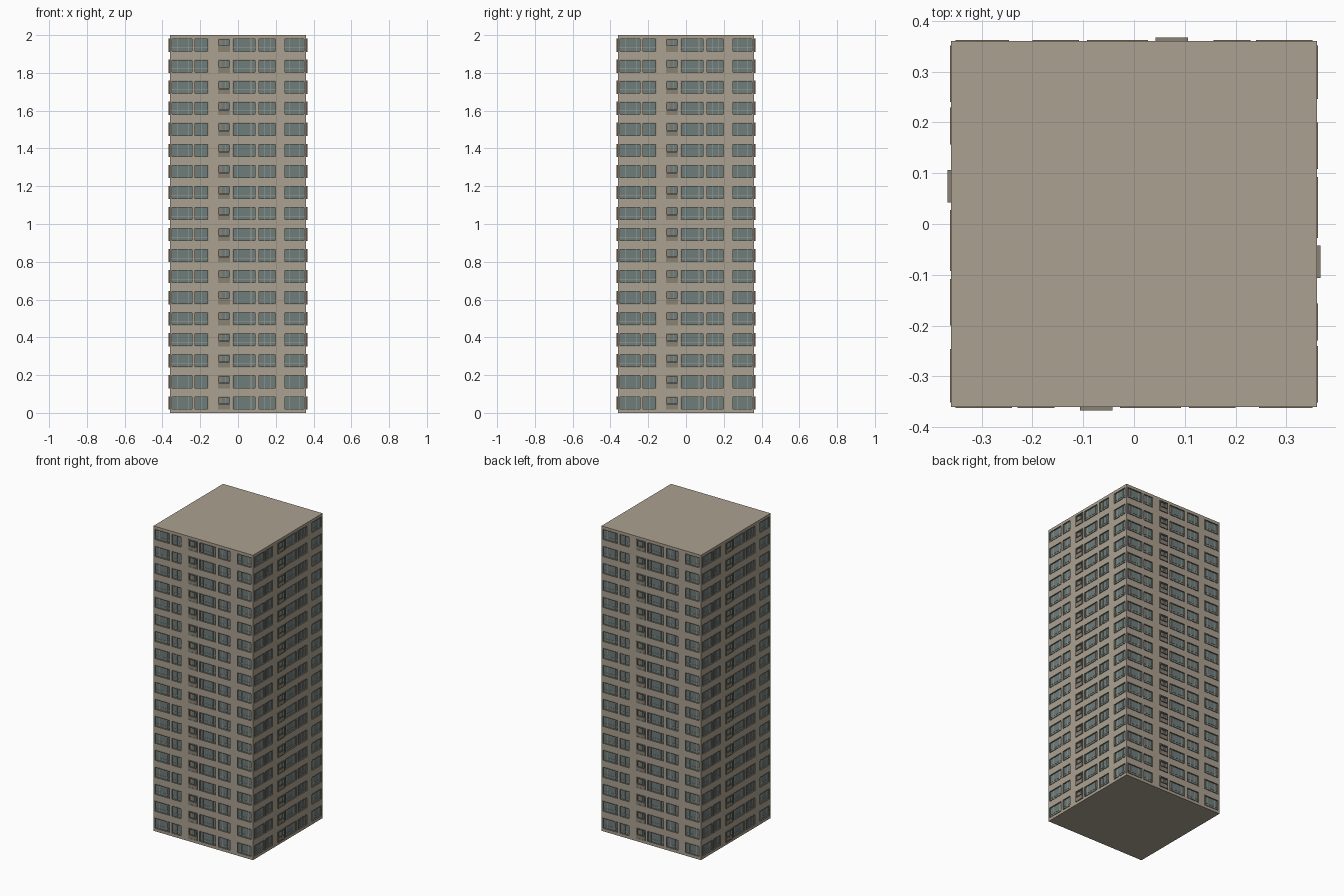
import bpy, bmesh, math
from mathutils import Matrix

if "Cube" in bpy.data.objects:
    bpy.data.objects.remove(bpy.data.objects["Cube"])

H = 0.361            # half width of the tower
FLOORS, PITCH = 18, 0.1114
Z0, Z1 = 0.018, 0.088   # window sill and head on the lowest floor
DEPTH = 0.006        # window recess

# window bays on one facade: left, right, mullion positions (fractions)
WINDOWS = [(-0.352, -0.240, (0.27, 0.8)),
           (-0.230, -0.157, (0.5,)),
           (-0.028, 0.093, (0.2, 0.8)),
           (0.108, 0.200, (0.33, 0.67)),
           (0.246, 0.352, (0.27, 0.73))]
BALCONY = (-0.106, -0.042)


def material(name, rgb):
    m = bpy.data.materials.new(name)
    m.diffuse_color = (*rgb, 1)
    m.use_nodes = True
    m.node_tree.nodes["Principled BSDF"].inputs["Base Color"].default_value = m.diffuse_color
    return m


wall_mat = material("beige concrete", (0.41, 0.355, 0.28))
frame_mat = material("taupe frame", (0.27, 0.235, 0.185))
glass_mat = material("grey green glass", (0.155, 0.205, 0.195))
bar_mat = material("pale mullion", (0.36, 0.36, 0.32))
panel_mat = material("balcony panel", (0.25, 0.22, 0.175))


def box(bm, x0, x1, y0, y1, z0, z1):
    m = Matrix.Translation(((x0 + x1) / 2, (y0 + y1) / 2, (z0 + z1) / 2))
    m = m @ Matrix.Diagonal((x1 - x0, y1 - y0, z1 - z0, 1))
    bmesh.ops.create_cube(bm, size=1, matrix=m)


def quad(bm, *pts):
    bm.faces.new([bm.verts.new(p) for p in pts])


def ring(bm, x0, x1, y0, y1, z0, z1, t):
    box(bm, x0, x1, y0, y1, z0, z0 + t)
    box(bm, x0, x1, y0, y1, z1 - t, z1)
    box(bm, x0, x0 + t, y0, y1, z0 + t, z1 - t)
    box(bm, x1 - t, x1, y0, y1, z0 + t, z1 - t)


def finish(bm, name, mat, extra=None):
    """Repeat one facade on all four sides and make the object."""
    geom = bm.verts[:] + bm.edges[:] + bm.faces[:]
    for k in (1, 2, 3):
        new = bmesh.ops.duplicate(bm, geom=geom)["geom"]
        verts = [v for v in new if isinstance(v, bmesh.types.BMVert)]
        bmesh.ops.rotate(bm, verts=verts, cent=(0, 0, 0),
                         matrix=Matrix.Rotation(k * math.pi / 2, 3, 'Z'))
    if extra:
        extra(bm)
    me = bpy.data.meshes.new(name)
    bm.to_mesh(me)
    bm.free()
    me.materials.append(mat)
    ob = bpy.data.objects.new(name, me)
    bpy.context.collection.objects.link(ob)
    return ob


walls, frames, glass, bars, panels = [bmesh.new() for _ in range(5)]
bays = sorted([w[:2] for w in WINDOWS] + [BALCONY])
levels = [(Z0 + i * PITCH, Z1 + i * PITCH) for i in range(FLOORS)]

# wall skin: full-width bands between floors, piers between bays
zs = [0] + [z for lv in levels for z in lv] + [2]
for a, b in zip(zs[::2], zs[1::2]):
    quad(walls, (-H, -H, a), (H, -H, a), (H, -H, b), (-H, -H, b))
xs = [-H] + [x for bay in bays for x in bay] + [H]
for a, b in levels:
    for x0, x1 in zip(xs[::2], xs[1::2]):
        quad(walls, (x0, -H, a), (x1, -H, a), (x1, -H, b), (x0, -H, b))

    # recess sides and glass
    yi = -H + DEPTH
    for x0, x1 in bays:
        quad(walls, (x0, -H, a), (x0, -H, b), (x0, yi, b), (x0, yi, a))
        quad(walls, (x1, -H, a), (x1, yi, a), (x1, yi, b), (x1, -H, b))
        quad(walls, (x0, -H, a), (x0, yi, a), (x1, yi, a), (x1, -H, a))
        quad(walls, (x0, -H, b), (x1, -H, b), (x1, yi, b), (x0, yi, b))
        quad(glass, (x0, yi, a), (x1, yi, a), (x1, yi, b), (x0, yi, b))

    # window frames, mullions and transom
    for x0, x1, cuts in WINDOWS:
        ring(frames, x0, x1, -H - 0.002, yi, a, b, 0.0035)
        for c in cuts:
            x = x0 + (x1 - x0) * c
            box(bars, x - 0.0014, x + 0.0014, yi - 0.002, yi, a + 0.0035, b - 0.0035)
        z = a + 0.3 * (b - a)
        box(bars, x0 + 0.0035, x1 - 0.0035, yi - 0.0015, yi, z - 0.001, z + 0.001)

    # projecting balcony: surround, parapet, rail and door post
    x0, x1 = BALCONY
    ring(panels, x0, x1, -H - 0.006, yi, a, b, 0.006)
    box(panels, x0 + 0.006, x1 - 0.006, -H - 0.005, -H - 0.002, a + 0.006, a + 0.027)
    box(frames, x0 + 0.006, x1 - 0.006, -H - 0.006, -H - 0.003, a + 0.029, a + 0.032)
    box(panels, x0 + 0.006, x0 + 0.022, yi - 0.002, yi, a + 0.006, b - 0.006)
    xm = x0 + 0.04
    box(bars, xm - 0.0014, xm + 0.0014, yi - 0.002, yi, a + 0.006, b - 0.006)


def caps(bm):
    quad(bm, (-H, -H, 2), (H, -H, 2), (H, H, 2), (-H, H, 2))
    quad(bm, (-H, -H, 0), (-H, H, 0), (H, H, 0), (H, -H, 0))


finish(walls, "tower_walls", wall_mat, caps)
finish(frames, "window_frames", frame_mat)
finish(glass, "window_glass", glass_mat)
finish(bars, "window_mullions", bar_mat)
finish(panels, "balconies", panel_mat)
